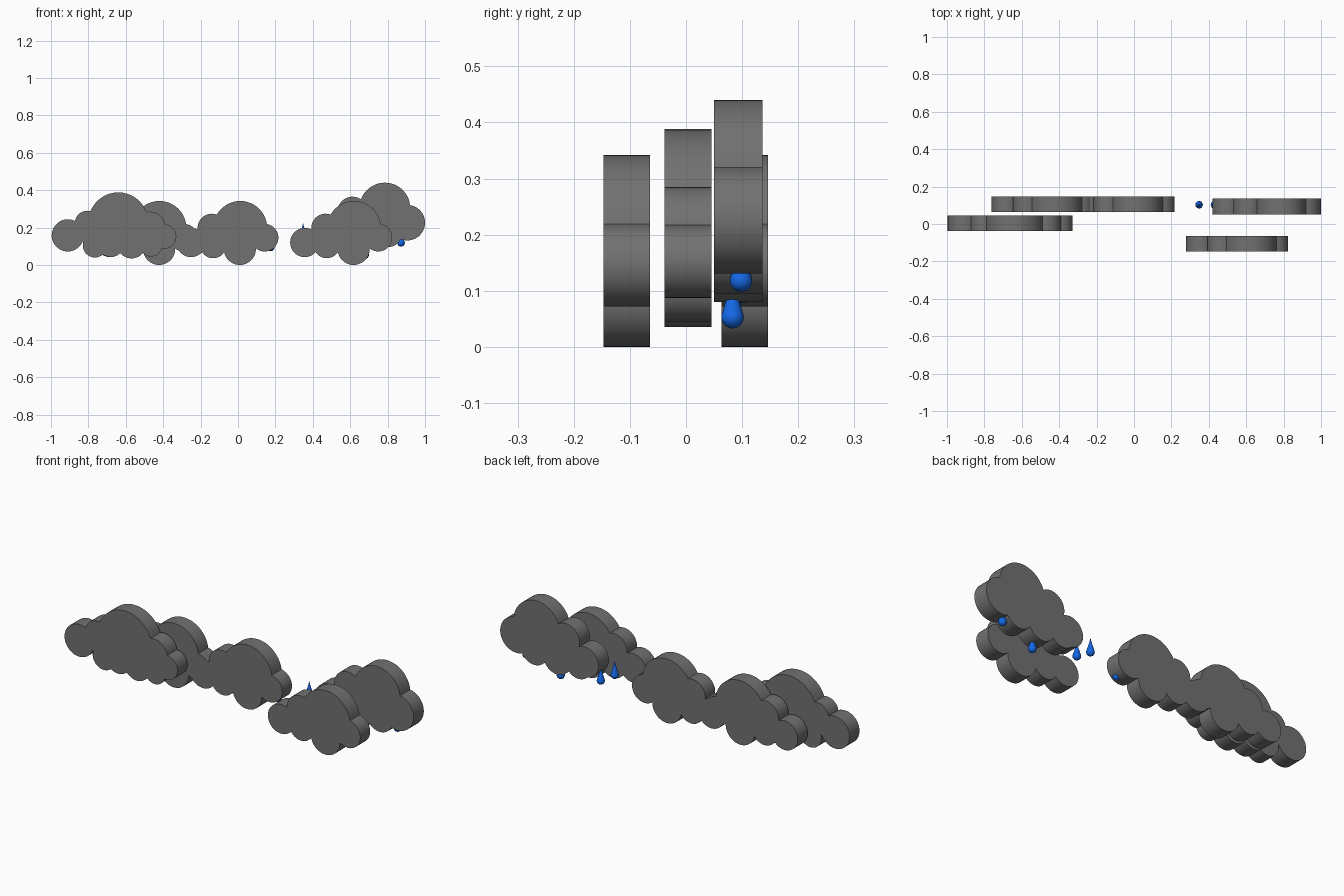
import bpy, bmesh, math
from mathutils import Vector

if "Cube" in bpy.data.objects:
    bpy.data.objects.remove(bpy.data.objects["Cube"])


def material(name, rgb):
    m = bpy.data.materials.new(name)
    m.diffuse_color = (*rgb, 1)
    m.use_nodes = True
    m.node_tree.nodes["Principled BSDF"].inputs["Base Color"].default_value = m.diffuse_color
    return m


GREY = material("storm_grey", (0.165, 0.165, 0.165))
BLUE = material("rain_blue", (0.007, 0.14, 0.8))


def finish(bm, name, mat):
    bmesh.ops.recalc_face_normals(bm, faces=bm.faces)
    mesh = bpy.data.meshes.new(name)
    bm.to_mesh(mesh)
    bm.free()
    ob = bpy.data.objects.new(name, mesh)
    bpy.context.collection.objects.link(ob)
    mesh.materials.append(mat)
    bpy.ops.object.select_all(action='DESELECT')
    bpy.context.view_layer.objects.active = ob
    ob.select_set(True)
    bpy.ops.object.shade_smooth_by_angle(angle=math.radians(30))
    return ob


def notch(a, b, middle):
    """Outer meeting point of two neighbouring puffs."""
    pa, pb = Vector(a[:2]), Vector(b[:2])
    d = (pb - pa).length
    t = (d * d + a[2] ** 2 - b[2] ** 2) / (2 * d)
    h = math.sqrt(max(a[2] ** 2 - t * t, 0))
    u = (pb - pa) / d
    side = Vector((-u.y, u.x)) * h
    base = pa + u * t
    return max((base + side, base - side), key=lambda p: (p - middle).length)


def cloud(name, puffs, y0, y1, dx=0.0):
    """Puffs are circles (x, z, radius), clockwise from the left end."""
    middle = sum((Vector(p[:2]) for p in puffs), Vector((0, 0))) / len(puffs)
    n = len(puffs)
    outline = []
    for i, p in enumerate(puffs):
        c = Vector(p[:2])
        s = notch(puffs[i - 1], p, middle) - c
        e = notch(p, puffs[(i + 1) % n], middle) - c
        a0, a1 = math.atan2(s.y, s.x), math.atan2(e.y, e.x)
        sweep = (a0 - a1) % (2 * math.pi)
        steps = max(3, int(sweep / 0.13))
        for k in range(steps):
            a = a0 - sweep * k / steps
            outline.append((c.x + p[2] * math.cos(a), c.y + p[2] * math.sin(a)))
    bm = bmesh.new()
    face = bm.faces.new([bm.verts.new((x + dx, y0, z)) for x, z in outline])
    ext = bmesh.ops.extrude_face_region(bm, geom=[face], use_keep_orig=True)
    moved = [v for v in ext['geom'] if isinstance(v, bmesh.types.BMVert)]
    bmesh.ops.translate(bm, verts=moved, vec=(0, y1 - y0, 0))
    return finish(bm, name, GREY)


# Small cloud, used three times
small = [(0.357, 0.120, 0.078), (0.468, 0.198, 0.076), (0.620, 0.198, 0.144),
         (0.750, 0.146, 0.074), (0.618, 0.086, 0.086), (0.475, 0.106, 0.070)]
cloud("small_cloud_front", small, -0.147, -0.064)
cloud("small_cloud_back_centre", small, 0.063, 0.146, -0.608)
cloud("small_cloud_back_left", small, 0.063, 0.146, -1.040)

# Wide cloud at the left
cloud("wide_cloud", [
    (-0.910, 0.158, 0.086), (-0.805, 0.222, 0.068), (-0.640, 0.228, 0.160),
    (-0.470, 0.205, 0.080), (-0.395, 0.152, 0.065), (-0.465, 0.105, 0.060),
    (-0.570, 0.110, 0.075), (-0.680, 0.118, 0.075), (-0.765, 0.105, 0.065)],
    -0.038, 0.045)

# Tall cloud at the right
cloud("tall_cloud", [
    (0.500, 0.190, 0.080), (0.612, 0.285, 0.080), (0.785, 0.304, 0.136),
    (0.905, 0.226, 0.095), (0.800, 0.175, 0.080), (0.665, 0.160, 0.080),
    (0.540, 0.165, 0.075)], 0.050, 0.136)


def raindrop(name, x, y, bottom, r=0.020, height=0.095):
    """Lathed teardrop: round bowl rising into a pointed tip."""
    profile = [(r * math.sin(a), r - r * math.cos(a))
               for a in (math.radians(d) for d in range(0, 111, 10))]
    px, pz = profile[-1]
    for t in (0.25, 0.5, 0.75):
        profile.append((px * (1 - t) ** 1.15, pz + (height - pz) * t))
    bm = bmesh.new()
    n = 20
    low = bm.verts.new((x, y, bottom))
    tip = bm.verts.new((x, y, bottom + height))
    rings = [[bm.verts.new((x + q * math.cos(2 * math.pi * k / n),
                            y + q * math.sin(2 * math.pi * k / n), bottom + z))
              for k in range(n)] for q, z in profile[1:]]
    for k in range(n):
        j = (k + 1) % n
        bm.faces.new((low, rings[0][j], rings[0][k]))
        bm.faces.new((tip, rings[-1][k], rings[-1][j]))
        for a, b in zip(rings, rings[1:]):
            bm.faces.new((a[k], a[j], b[j], b[k]))
    return finish(bm, name, BLUE)


# Falling raindrops
drops = [(0.348, 0.103, 0.130), (0.430, 0.103, 0.078), (0.545, 0.100, 0.090),
         (0.680, 0.083, 0.033), (0.872, 0.098, 0.098), (0.175, 0.086, 0.074)]
for i, (x, y, z) in enumerate(drops):
    raindrop(f"raindrop_{i + 1}", x, y, z)
